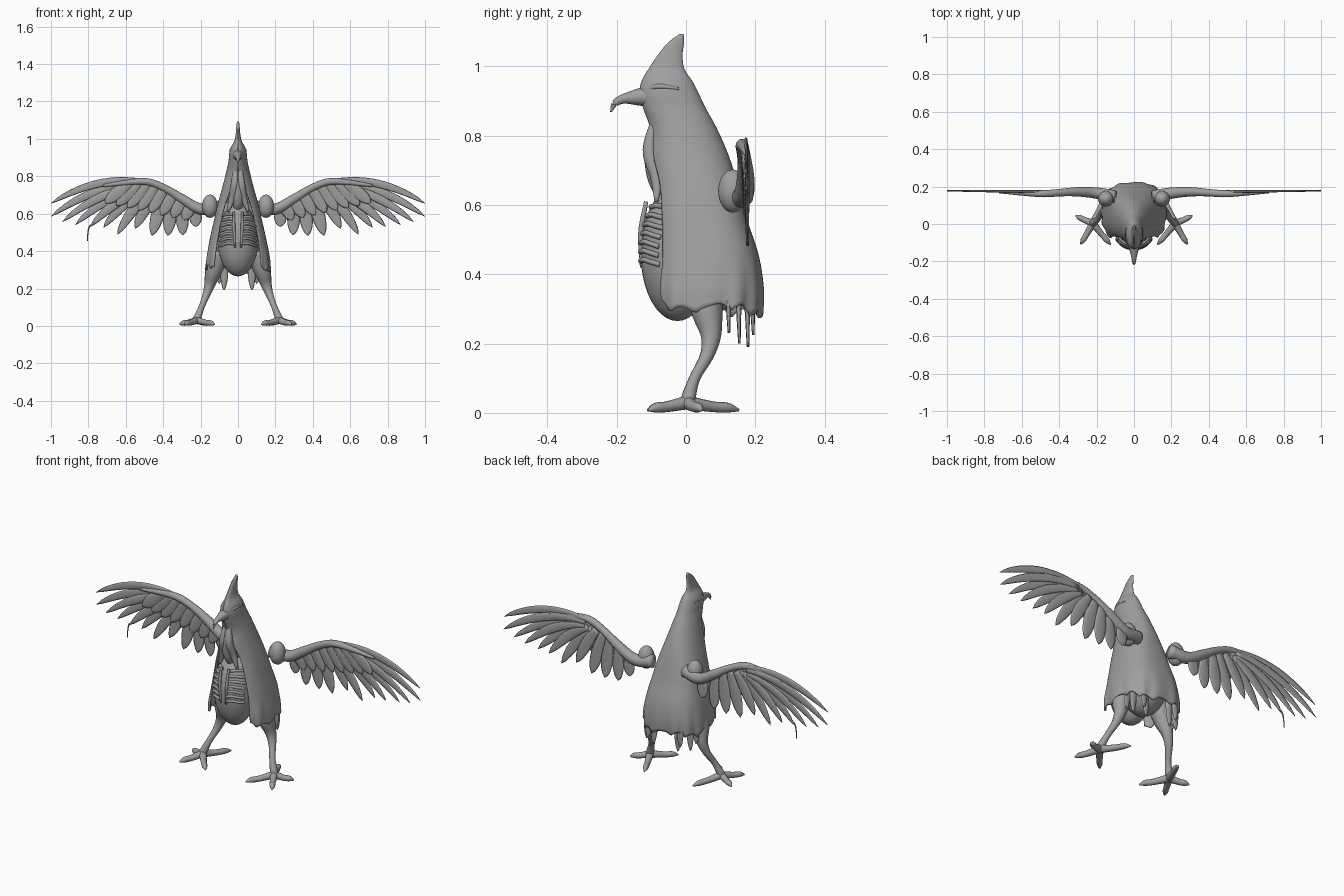
import bpy, bmesh, math, random
from mathutils import Vector

random.seed(4)
cube = bpy.data.objects.get("Cube")
if cube:
    bpy.data.objects.remove(cube, do_unlink=True)

grey = bpy.data.materials.new("stone grey")
grey.use_nodes = True
grey.diffuse_color = (0.35, 0.35, 0.35, 1)
grey.node_tree.nodes["Principled BSDF"].inputs["Base Color"].default_value = (0.35, 0.35, 0.35, 1)


def finish(name, bm):
    mesh = bpy.data.meshes.new(name)
    bmesh.ops.recalc_face_normals(bm, faces=bm.faces)
    bm.to_mesh(mesh)
    bm.free()
    ob = bpy.data.objects.new(name, mesh)
    bpy.context.collection.objects.link(ob)
    mesh.materials.append(grey)
    for p in mesh.polygons:
        p.use_smooth = True
    return ob


def bridge(bm, rings, closed=True):
    rows = [[bm.verts.new(p) for p in ring] for ring in rings]
    for a, b in zip(rows, rows[1:]):
        n = len(a)
        for i in range(n if closed else n - 1):
            j = (i + 1) % n
            bm.faces.new((a[i], a[j], b[j], b[i]))
    return rows


def ellipsoid(name, centre, radii):
    bm = bmesh.new()
    bmesh.ops.create_uvsphere(bm, u_segments=32, v_segments=20, radius=1)
    bmesh.ops.scale(bm, vec=radii, verts=bm.verts)
    bmesh.ops.translate(bm, vec=centre, verts=bm.verts)
    return finish(name, bm)


def smooth_path(points, steps=5):
    """Catmull-Rom interpolation of points with any number of components."""
    pts = [Vector(p) for p in points]
    pts = [2 * pts[0] - pts[1]] + pts + [2 * pts[-1] - pts[-2]]
    out = []
    for a, b, c, d in zip(pts, pts[1:], pts[2:], pts[3:]):
        for s in range(steps):
            t = s / steps
            out.append(0.5 * (2 * b + (c - a) * t + (2 * a - 5 * b + 4 * c - d) * t * t
                              + (3 * b - a - 3 * c + d) * t ** 3))
    return out + [pts[-2]]


def tube(name, points, sides=12):
    """Round limb through (x, y, z, radius) points."""
    path = smooth_path(points)
    bm = bmesh.new()
    rings = []
    for i, p in enumerate(path):
        d = (path[min(i + 1, len(path) - 1)] - path[max(i - 1, 0)]).to_3d().normalized()
        ref = Vector((0, 0, 1)) if abs(d.z) < 0.8 else Vector((0, 1, 0))
        u = d.cross(ref).normalized()
        v = d.cross(u)
        r = max(p[3], 0.001)
        rings.append([p.to_3d() + r * (u * math.cos(k) + v * math.sin(k))
                      for k in (math.tau * n / sides for n in range(sides))])
    rows = bridge(bm, rings)
    bm.faces.new(rows[0])
    bm.faces.new(rows[-1])
    return finish(name, bm)


def feather(name, root, tip, width, y, bow=0.0, thick=0.007):
    """Lens-section blade in the xz plane, bowed upwards, with a rounded tip."""
    a, c = Vector((root[0], y, root[1])), Vector((tip[0], y + 0.004, tip[1]))
    m = (a + c) / 2 + Vector((0, 0, 2 * bow))
    bm = bmesh.new()
    rings = []
    for i in range(15):
        t = i / 14
        p = a * (1 - t) ** 2 + m * 2 * t * (1 - t) + c * t * t
        d = ((m - a) * (1 - t) + (c - m) * t).normalized()
        side = Vector((-d.z, 0, d.x))
        shape = (0.55 + 0.45 * math.sin(math.pi * min(t * 0.75, 1))) * (1 - t ** 4) ** 0.6 + 0.02
        w, h = width * shape, thick * (1 - 0.7 * t)
        rings.append([p + side * w * math.cos(k) + Vector((0, h * math.sin(k), 0))
                      for k in (math.tau * n / 8 for n in range(8))])
    rows = bridge(bm, rings)
    bm.faces.new(rows[0])
    bm.faces.new(rows[-1])
    return finish(name, bm)


# Head, crest and feather cloak: (z, front y, back y, half width, half opening in degrees)
sections = [(1.09, -0.016, -0.010, 0.002, 0), (1.065, -0.05, -0.010, 0.005, 0),
            (1.03, -0.078, -0.014, 0.008, 0), (0.99, -0.105, -0.008, 0.015, 0),
            (0.955, -0.125, 0.015, 0.034, 0), (0.92, -0.13, 0.033, 0.043, 0),
            (0.88, -0.12, 0.052, 0.047, 0), (0.82, -0.10, 0.085, 0.06, 4),
            (0.74, -0.10, 0.12, 0.08, 24), (0.65, -0.09, 0.148, 0.105, 36),
            (0.55, -0.09, 0.175, 0.128, 40), (0.45, -0.095, 0.207, 0.15, 42),
            (0.36, -0.105, 0.219, 0.165, 42), (0.29, -0.10, 0.217, 0.168, 42)]
rings = []
path = smooth_path(sections, 4)
for z, front, back, half, gap in path:
    gap = math.radians(max(gap, 0))
    low = max(0, min(1, (0.45 - z) / 0.16))
    ring = []
    for k in range(73):
        ang = gap + (math.tau - 2 * gap) * k / 72      # 0 faces the front
        s, c = math.sin(ang), -math.cos(ang)
        e = 1 - 0.25 * max(0, min(1, (0.8 - z) / 0.2))
        ripple = 1 + 0.025 * low * math.sin(ang * 13)
        x = half * math.copysign(abs(s) ** e, s) * ripple
        y = (front + back) / 2 + (back - front) / 2 * math.copysign(abs(c) ** e, c) * ripple
        hem = low ** 3 * (0.022 * abs(math.sin(ang * 6.5)) + 0.010 * math.sin(ang * 4)
                          - 0.012 * c)
        ring.append((x, y, z + hem))
    rings.append(ring)
bm = bmesh.new()
rows = bridge(bm, rings, closed=False)
bm.faces.new(rows[0])
cloak = finish("feather_cloak_and_head", bm)
shell = cloak.modifiers.new("thickness", "SOLIDIFY")
shell.thickness = 0.008
shell.offset = 0

# Beak and brows
tube("beak", [(0, -0.09, 0.915, 0.036), (0, -0.14, 0.911, 0.024), (0, -0.18, 0.906, 0.014),
              (0, -0.205, 0.893, 0.010), (0, -0.217, 0.868, 0.002)])

# Body inside the cloak, belly, throat
ellipsoid("inner_body", (0, 0.06, 0.48), (0.135, 0.125, 0.20))
BELLY, SIZE = Vector((0, -0.025, 0.46)), Vector((0.108, 0.106, 0.195))
ellipsoid("belly", BELLY, SIZE)
ellipsoid("throat", (0, -0.055, 0.74), (0.042, 0.065, 0.13))

for side, word in ((1, "left"), (-1, "right")):
    tube(f"{word}_brow", [(side * 0.018, -0.12, 0.93, 0.006), (side * 0.037, -0.08, 0.942, 0.008),
                          (side * 0.04, -0.02, 0.935, 0.004)], 8)
    tube(f"{word}_wattle", [(side * 0.010, -0.085, 0.86, 0.010), (side * 0.018, -0.105, 0.76, 0.020),
                            (side * 0.032, -0.085, 0.68, 0.018), (side * 0.055, -0.085, 0.61, 0.006)])
    # Ribs wrapped over the belly
    for i in range(7):
        pts = []
        for x in (0.022, 0.05, 0.075, 0.094):
            z = 0.43 + 0.026 * i + 0.012 * math.sin(x * 35)
            q = 1 - (x / SIZE.x) ** 2 - ((z - BELLY.z) / SIZE.z) ** 2
            pts.append((side * x, BELLY.y - SIZE.y * math.sqrt(max(q, 0.02)) - 0.003, z, 0.0075))
        tube(f"{word}_rib_{i + 1}", pts, 8)
    tube(f"{word}_breast_ridge", [(side * 0.022, -0.115, 0.61, 0.006), (side * 0.022, -0.130, 0.52, 0.008),
                                  (side * 0.016, -0.128, 0.42, 0.005)], 8)

    # Leg and spread toes
    tube(f"{word}_leg", [(side * 0.10, 0.055, 0.40, 0.060), (side * 0.13, 0.06, 0.30, 0.047),
                         (side * 0.150, 0.072, 0.225, 0.030), (side * 0.170, 0.06, 0.165, 0.020),
                         (side * 0.195, 0.025, 0.10, 0.016), (side * 0.220, 0.005, 0.035, 0.021),
                         (side * 0.222, 0.003, 0.012, 0.012)])
    for i, (x, y) in enumerate([(0.285, -0.108), (0.312, 0.045), (0.125, -0.11), (0.15, 0.152)]):
        mx, my = (x + 0.22) / 2, y / 2
        tube(f"{word}_toe_{i + 1}", [(side * 0.22, 0.003, 0.03, 0.020), (side * mx, my, 0.018, 0.0155),
                                     (side * (x * 0.8 + 0.044), y * 0.8, 0.015, 0.014),
                                     (side * x, y, 0.008, 0.004)])

    # Tail feathers below the hem
    for i, (x, y, z) in enumerate([(0.075, 0.175, 0.19), (0.10, 0.19, 0.225), (0.135, 0.15, 0.20),
                                   (0.15, 0.12, 0.23)]):
        feather(f"{word}_tail_feather_{i + 1}", (side * x * 0.95, 0.40), (side * x, z), 0.022, y,
                thick=0.012)

    # Wing: shoulder, arm and fanned feathers
    ellipsoid(f"{word}_shoulder", (side * 0.15, 0.135, 0.64), (0.042, 0.042, 0.062))
    tube(f"{word}_wing_arm", [(side * 0.10, 0.145, 0.635, 0.035), (side * 0.20, 0.165, 0.625, 0.030),
                              (side * 0.30, 0.172, 0.68, 0.025), (side * 0.39, 0.168, 0.735, 0.020),
                              (side * 0.48, 0.162, 0.77, 0.019), (side * 0.58, 0.165, 0.768, 0.015),
                              (side * 0.72, 0.172, 0.75, 0.008)])
    plan = [(0.50, 0.772, 1.00, 0.655, 0.022, 0.047), (0.50, 0.755, 1.00, 0.585, 0.024, 0.050),
            (0.50, 0.745, 0.94, 0.555, 0.024, 0.045), (0.50, 0.735, 0.87, 0.54, 0.025, 0.040),
            (0.49, 0.73, 0.79, 0.53, 0.027, 0.034), (0.48, 0.73, 0.72, 0.525, 0.028, 0.028),
            (0.46, 0.73, 0.645, 0.488, 0.030, 0.022), (0.43, 0.73, 0.55, 0.52, 0.034, 0.014),
            (0.39, 0.72, 0.46, 0.482, 0.038, 0.006), (0.35, 0.70, 0.375, 0.482, 0.038, 0),
            (0.30, 0.67, 0.295, 0.485, 0.036, 0), (0.23, 0.64, 0.225, 0.53, 0.036, 0)]
    for i, (rx, rz, tx, tz, w, bow) in enumerate(plan):
        feather(f"{word}_wing_feather_{i + 1}", (side * rx, rz), (side * tx, tz), w,
                0.172 + 0.004 * (i % 2), bow)
    # Short covert feathers closing the inner wing
    for i in range(8):
        x = 0.24 + 0.048 * i
        feather(f"{word}_covert_{i + 1}", (side * x, 0.64 + min(0.12, 0.6 * (x - 0.2))),
                (side * (x + 0.05 + 0.012 * i), 0.565 + 0.013 * i), 0.036, 0.166, 0.004, 0.009)

# Loose drooping feather on one wing
tube("loose_feather", [(-0.77, 0.174, 0.55, 0.006), (-0.795, 0.174, 0.53, 0.004),
                       (-0.803, 0.174, 0.49, 0.003), (-0.805, 0.174, 0.455, 0.002)], 6)
